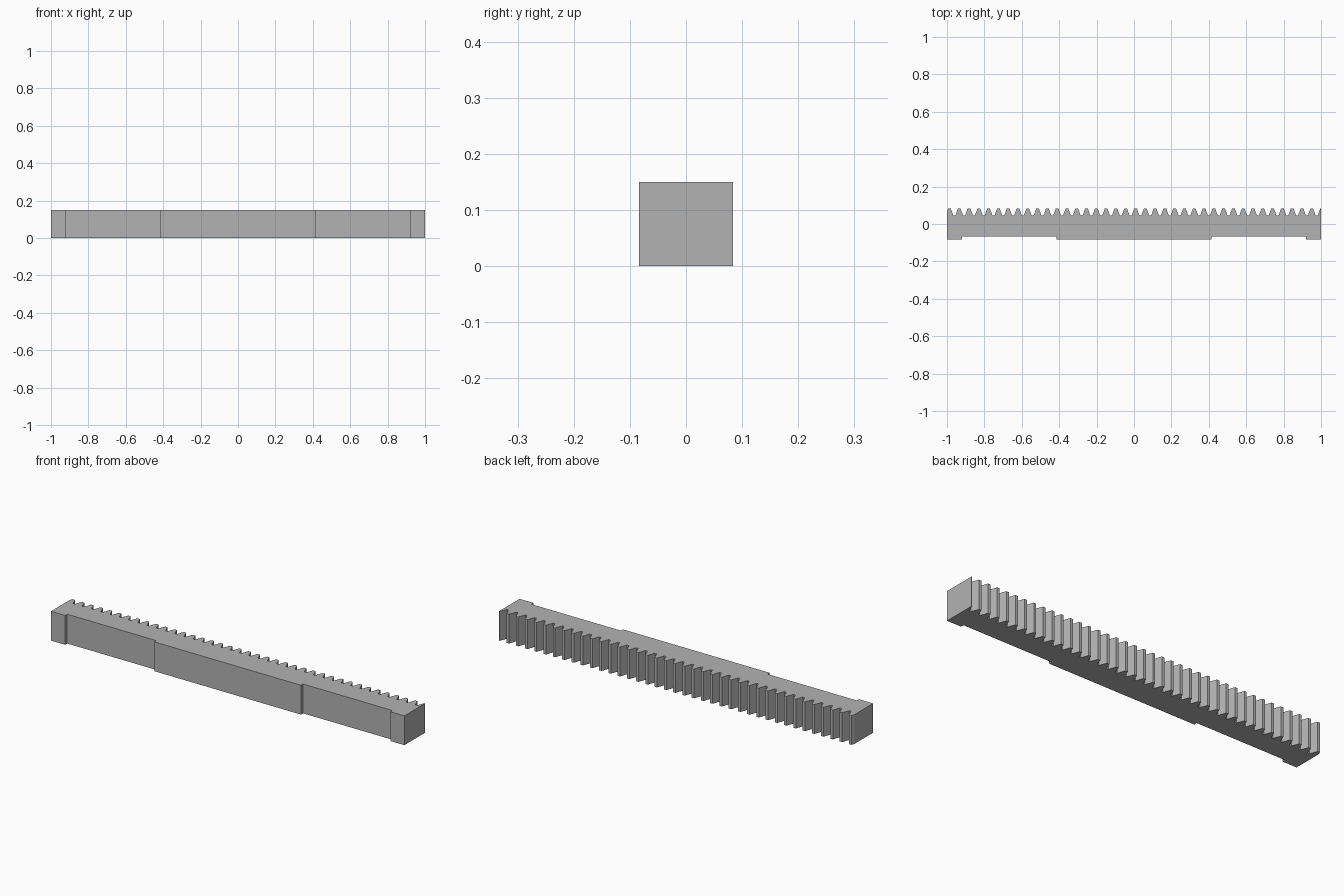
import bpy
import bmesh
import math

cube = bpy.data.objects.get("Cube")
if cube:
    bpy.data.objects.remove(cube, do_unlink=True)

# Rack proportions: tooth size follows from one module
MODULE = 1 / 60
PITCH = math.pi * MODULE
HALF_LENGTH, HALF_DEPTH, HEIGHT = 1.0, 5 * MODULE, 9 * MODULE
TIP = HALF_DEPTH
PITCH_LINE = TIP - MODULE
ROOT = PITCH_LINE - 1.25 * MODULE
SLOPE = math.tan(math.radians(20))
RECESS = -HALF_DEPTH + MODULE


def half_width(y):
    """Half the width of a tooth at depth y."""
    return PITCH / 4 - (y - PITCH_LINE) * SLOPE


# Toothed back edge, starting half way up the first flank
outline = [(-HALF_LENGTH, PITCH_LINE)]
first = -HALF_LENGTH + PITCH / 4
for i in range(38):
    centre = first + i * PITCH
    tip, root = half_width(TIP), half_width(ROOT)
    outline += [(centre - tip, TIP), (centre + tip, TIP),
                (centre + root, ROOT), (centre + PITCH - root, ROOT)]
last = first + 38 * PITCH
outline += [(last - half_width(TIP), TIP), (HALF_LENGTH, TIP)]

# Front edge with two shallow recesses, mirrored about the middle
right_front = [(HALF_LENGTH, -HALF_DEPTH), (0.92, -HALF_DEPTH), (0.92, RECESS),
               (0.415, RECESS), (0.415, -HALF_DEPTH)]
outline += right_front + [(-x, y) for x, y in reversed(right_front)]

# Extrude the outline into the bar
bm = bmesh.new()
base = bm.faces.new([bm.verts.new((x, y, 0)) for x, y in outline])
top = bmesh.ops.extrude_face_region(bm, geom=[base])
bmesh.ops.translate(bm, vec=(0, 0, HEIGHT),
                    verts=[v for v in top["geom"] if isinstance(v, bmesh.types.BMVert)])
bmesh.ops.recalc_face_normals(bm, faces=bm.faces)
bmesh.ops.triangulate(bm, faces=[f for f in bm.faces if len(f.verts) > 4])

mesh = bpy.data.meshes.new("gear_rack")
bm.to_mesh(mesh)
bm.free()
rack = bpy.data.objects.new("gear_rack", mesh)
bpy.context.collection.objects.link(rack)

# Plain grey metal
grey = bpy.data.materials.new("grey")
grey.use_nodes = True
grey.diffuse_color = (0.45, 0.45, 0.45, 1)
grey.node_tree.nodes["Principled BSDF"].inputs["Base Color"].default_value = grey.diffuse_color
mesh.materials.append(grey)
